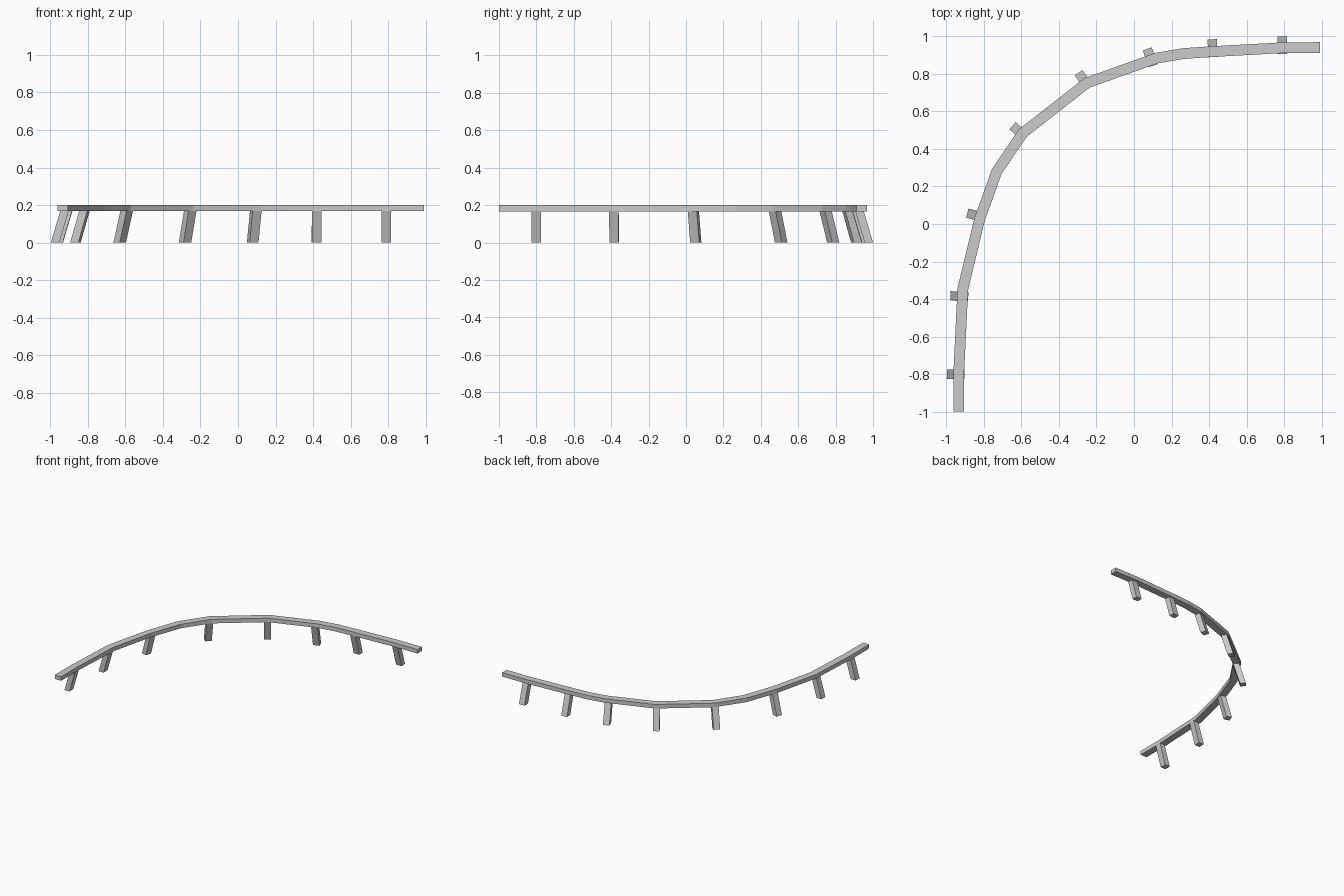
import bpy, bmesh, math
from mathutils import Vector

if "Cube" in bpy.data.objects:
    bpy.data.objects.remove(bpy.data.objects["Cube"])

RAIL_W, RAIL_Z0, RAIL_Z1 = 0.057, 0.167, 0.2
POST_W, POST_D, LEAN = 0.05, 0.045, 0.05

PATH = [(-0.933, -1.0), (-0.933, -0.78), (-0.912, -0.346), (-0.822, 0.027),
        (-0.731, 0.28), (-0.592, 0.485), (-0.25, 0.752), (0.12, 0.884),
        (0.263, 0.908), (0.41, 0.918), (0.79, 0.939), (0.99, 0.94)]

# outer foot edge midpoint and outward angle (degrees) of each post
POSTS = [(-0.997, -0.80, 180), (-0.978, -0.383, 178), (-0.888, 0.058, 165),
         (-0.647, 0.524, 138), (-0.295, 0.806, 124), (0.071, 0.933, 109),
         (0.417, 0.984, 92), (0.79, 1.0, 90)]


def sweep(name, rings):
    """Closed prism through a list of four-point rings."""
    bm = bmesh.new()
    rows = [[bm.verts.new(p) for p in r] for r in rings]
    for a, b in zip(rows, rows[1:]):
        for i in range(4):
            j = (i + 1) % 4
            bm.faces.new((a[i], a[j], b[j], b[i]))
    bm.faces.new(rows[0])
    bm.faces.new(rows[-1])
    bmesh.ops.recalc_face_normals(bm, faces=bm.faces)
    me = bpy.data.meshes.new(name)
    bm.to_mesh(me)
    bm.free()
    ob = bpy.data.objects.new(name, me)
    bpy.context.collection.objects.link(ob)
    return ob


# Rail: rectangular section mitred along the curved path
pts = [Vector(p) for p in PATH]
rings = []
for i, p in enumerate(pts):
    d0 = (p - pts[i - 1]).normalized() if i else (pts[1] - p).normalized()
    d1 = (pts[i + 1] - p).normalized() if i < len(pts) - 1 else d0
    t = (d0 + d1).normalized()
    side = Vector((-t.y, t.x)) * (RAIL_W / 2 / t.dot(d0))
    a, b = p + side, p - side
    rings.append([(a.x, a.y, RAIL_Z0), (b.x, b.y, RAIL_Z0),
                  (b.x, b.y, RAIL_Z1), (a.x, a.y, RAIL_Z1)])
sweep("guard_rail", rings)

# Posts: leaning from the outer foot in under the rail
for k, (x, y, ang) in enumerate(POSTS):
    n = Vector((math.cos(math.radians(ang)), math.sin(math.radians(ang)), 0))
    s = Vector((-n.y, n.x, 0)) * POST_W / 2
    foot = Vector((x, y, 0)) - n * POST_D / 2
    top = foot - n * LEAN + Vector((0, 0, RAIL_Z0 + 0.002))
    h = n * POST_D / 2
    sweep(f"post_{k + 1}", [[c + h + s, c + h - s, c - h - s, c - h + s]
                            for c in (foot, top)])
